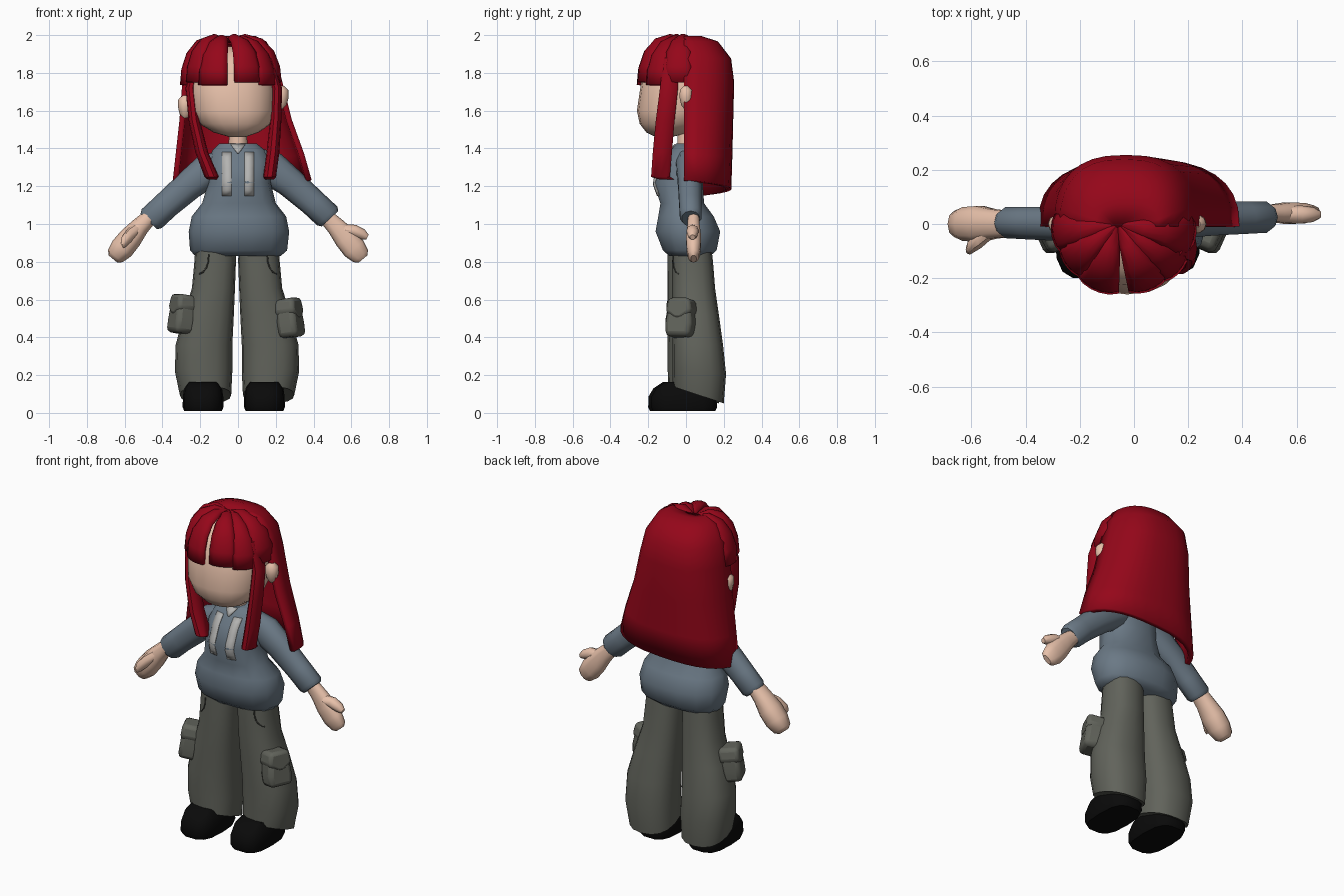
import bpy, bmesh, math
from mathutils import Vector, Matrix

if "Cube" in bpy.data.objects:
    bpy.data.objects.remove(bpy.data.objects["Cube"])


def material(name, rgb):
    m = bpy.data.materials.new(name)
    m.diffuse_color = (*rgb, 1)
    m.use_nodes = True
    m.node_tree.nodes["Principled BSDF"].inputs["Base Color"].default_value = m.diffuse_color
    return m


HAIR = material("red_hair", (.30, .002, .010))
SKIN = material("skin", (.80, .53, .40))
KNIT = material("blue_grey_knit", (.145, .19, .235))
CLOTH = material("olive_cloth", (.12, .125, .105))
SEAM = material("dark_seam", (.05, .052, .045))
BLACK = material("black_rubber", (.003, .003, .003))
LIGHT = material("light_grey", (.45, .45, .44))


def build(name, verts, faces, mat, angle=45, thick=0, bevel=0):
    me = bpy.data.meshes.new(name)
    me.from_pydata([tuple(v) for v in verts], [], faces)
    bm = bmesh.new()
    bm.from_mesh(me)
    bmesh.ops.recalc_face_normals(bm, faces=bm.faces)
    bm.to_mesh(me)
    bm.free()
    me.materials.append(mat)
    o = bpy.data.objects.new(name, me)
    bpy.context.collection.objects.link(o)
    bpy.ops.object.select_all(action='DESELECT')
    o.select_set(True)
    bpy.context.view_layer.objects.active = o
    bpy.ops.object.shade_smooth_by_angle(angle=math.radians(angle))
    if thick:
        s = o.modifiers.new("thickness", 'SOLIDIFY')
        s.thickness, s.offset = thick, 0
    if bevel:
        b = o.modifiers.new("bevel", 'BEVEL')
        b.width, b.segments = bevel, 2
    return o


def spow(c, e):
    return math.copysign(abs(c) ** (2 / e), c)


def loft(name, rings, mat, n=14, e=2.3, tilt=0, off=(0, 0, 0), angle=45):
    """Closed skin through rings (x, y, z, radius_u, radius_y[, slope])."""
    u, v = Vector((math.cos(tilt), 0, math.sin(tilt))), Vector((0, 1, 0))
    verts, faces = [], []
    for x, y, z, ru, rv, *sl in rings:
        for i in range(n):
            a = 2 * math.pi * i / n
            q = spow(math.sin(a), e) * rv
            p = Vector((x, y, z)) + Vector(off) + u * spow(math.cos(a), e) * ru + v * q
            p.z -= (sl[0] if sl else 0) * q
            verts.append(p)
    for r in range(len(rings) - 1):
        for i in range(n):
            j = (i + 1) % n
            faces.append((r * n + i, r * n + j, r * n + n + j, r * n + n + i))
    faces += [tuple(range(n)), tuple(range(len(verts) - n, len(verts)))]
    return build(name, verts, faces, mat, angle)


def sheet(name, rows, mat, thick):
    """Open grid surface through rows of points."""
    w = len(rows[0])
    faces = [(r * w + i, r * w + i + 1, r * w + w + i + 1, r * w + w + i)
             for r in range(len(rows) - 1) for i in range(w - 1)]
    return build(name, [p for r in rows for p in r], faces, mat, 50, thick)


def prism(name, pts, depth, matrix, mat, bevel):
    """Outline in y, z pushed out along x."""
    n = len(pts)
    verts = [matrix @ Vector((d, y, z)) for d in (-depth / 2, depth / 2) for y, z in pts]
    faces = [tuple(range(n)), tuple(range(n, 2 * n))]
    faces += [(i, (i + 1) % n, n + (i + 1) % n, n + i) for i in range(n)]
    return build(name, verts, faces, mat, 40, 0, bevel)


def on_front(obj, x, z, lift=.002):
    hit, loc, *_ = obj.ray_cast((x, -1, z), (0, 1, 0))
    return Vector((x, (loc.y if hit else 0) - lift, z))


# Head, neck, ears
loft("head", [(-.003, -.12, 1.46, .04, .04), (-.01, -.09, 1.485, .12, .12),
              (-.015, -.07, 1.53, .19, .175), (-.025, -.05, 1.60, .222, .21),
              (-.03, -.04, 1.70, .228, .205), (-.035, -.025, 1.83, .215, .20),
              (-.04, -.01, 1.90, .16, .16), (-.045, 0, 1.94, .07, .07)], SKIN, 20)
loft("neck", [(0, 0, 1.36, .055, .05), (0, 0, 1.5, .045, .045)], SKIN, 10, 2)
for x, z, side in ((.23, 1.67, "right"), (-.28, 1.62, "left")):
    loft("ear_" + side, [(x, 0, z + dz, .038 * k, .036 * k) for dz, k in
                         ((-.06, .3), (-.04, .75), (0, 1), (.04, .95), (.06, .4))], SKIN, 10, 2)

# Back hair: wide shell flaring downwards, hem lower on the left
rows = []
levels = [(1.965, -.07, -.05, .0), (1.98, -.14, .09, .09), (1.955, -.205, .14, .17), (1.87, -.26, .19, .235),
          (1.75, -.28, .22, .25), (1.55, -.295, .27, .245), (1.35, -.32, .335, .24), (1.19, -.34, .375, .235)]
for k, (z, xl, xr, yb) in enumerate(levels):
    row = []
    for i in range(17):
        t = math.pi * i / 16
        drop = (.04 - .09 * i / 16) * max(0, k - 5) / 2
        row.append(((xl + xr) / 2 + (xr - xl) / 2 * spow(math.cos(t), 2.6),
                    yb * spow(math.sin(t), 2.6) - .01, z + drop))
    rows.append(row)
sheet("back_hair", rows, HAIR, .03)

# Fringe: broad dome sectors fanning out from the crown, with a narrow parting
dome = [(.0, 1.965), (.35, 1.972), (.65, 1.945), (.86, 1.89), (.97, 1.815), (1.0, 1.735)]
sectors = [(-188, -157), (-160, -129), (-132, -95), (-86, -52), (-55, -26), (-29, 8)]
for k, (a0, a1) in enumerate(sectors):
    rows = []
    for f, z in dome:
        row = []
        for i in range(6):
            a = math.radians(a0 + (a1 - a0) * i / 5)
            bulge = math.sin(math.pi * i / 5) ** .6
            r = f * (1 + .05 * bulge - .02 * (k % 2))
            row.append((-.035 - .025 * (1 - f) + .25 * r * math.cos(a), .247 * r * math.sin(a),
                        z + .02 * f * (1 - f) * 4 * bulge + .015 * f * (k % 2)))
        rows.append(row)
    sheet("fringe_strand_%d" % (k + 1), rows, HAIR, .022)

# Long locks framing the face
loft("side_lock_right", [(.165, -.10, 1.235, .025, .04), (.168, -.135, 1.25, .034, .052),
                         (.185, -.125, 1.38, .034, .053), (.20, -.11, 1.55, .03, .052),
                         (.205, -.09, 1.72, .028, .05), (.16, -.08, 1.88, .02, .04)], HAIR, 10)
loft("side_lock_left", [(-.135, -.11, 1.235, .025, .04), (-.14, -.135, 1.25, .038, .052),
                        (-.192, -.125, 1.38, .034, .053), (-.232, -.11, 1.55, .03, .052),
                        (-.25, -.09, 1.72, .028, .05), (-.22, -.08, 1.86, .02, .04)], HAIR, 10)

# Sweater body
torso = loft("sweater_body", [(0, .02, .83, .225, .11), (.003, .02, .86, .257, .145),
                              (.005, .01, .96, .266, .175), (.005, 0, 1.04, .25, .15),
                              (.005, -.02, 1.11, .195, .118), (.008, -.043, 1.22, .165, .135),
                              (.008, -.025, 1.33, .165, .105), (.004, -.005, 1.39, .14, .075),
                              (0, 0, 1.425, .10, .055)], KNIT, 14)
bpy.context.view_layer.update()

# Chest stripes and neckline insert laid on the sweater front
for cx, side in ((-.06, "left"), (.06, "right")):
    rows = [[on_front(torso, cx + dx, 1.15 + .23 * i / 8) for dx in (-.025, 0, .025)] for i in range(9)]
    sheet("chest_stripe_" + side, rows, LIGHT, .005)
rows = [[on_front(torso, w * k, z) for k in (-1, 0, 1)]
        for z, w in ((1.375, .004), (1.395, .02), (1.42, .038))]
sheet("neckline_insert", rows, LIGHT, .008)

for s, side in ((1, "right"), (-1, "left")):
    right = s > 0
    # Sleeve
    off = (0, .02, 0) if right else (.015, 0, -.015)
    loft("sleeve_" + side, [(s * x, y, z, ru, rv) for x, y, z, ru, rv in
                            ((.08, -.01, 1.35, .07, .06), (.16, -.005, 1.305, .095, .07),
                             (.28, 0, 1.215, .08, .065), (.40, .003, 1.11, .073, .062),
                             (.472, .005, 1.043, .073, .06), (.487, .005, 1.028, .06, .048))],
         KNIT, 10, 2.2, s * math.radians(43), off)
    # Hand and thumb
    hv = .75 if right else 1.25
    loft("hand_" + side, [(s * x, .04 if right else 0, z, ru, rv * hv) for x, z, ru, rv in
                          ((.46, 1.045, .04, .04), (.52, .985, .05, .045), (.57, .925, .062, .055),
                           (.615, .87, .064, .052), (.65, .83, .05, .04), (.662, .815, .03, .02))],
         SKIN, 10, 2.4, s * math.radians(40))
    thumb = (((.55, .035, .97, .03), (.61, .035, .965, .034), (.66, .035, .945, .028), (.685, .035, .93, .015))
             if right else
             ((-.52, -.02, .985, .03), (-.565, -.055, .95, .034), (-.605, -.085, .905, .028), (-.615, -.095, .885, .015)))
    loft("thumb_" + side, [(x, y, z, r, r) for x, y, z, r in thumb], SKIN, 8, 2, s * math.radians(65))

    # Trouser leg with hem raised at the front
    off = (0, 0, 0) if right else (-.01, -.025, 0)
    leg = loft("trouser_leg_" + side, [(s * x, y, z, ru, rv, sl) for x, y, z, ru, rv, sl in
                                       ((.16, .065, .10, .12, .115, .33), (.162, .065, .095, .136, .135, .33),
                                        (.172, .07, .22, .152, .142, .1), (.17, .062, .36, .15, .134, 0),
                                        (.145, .05, .52, .133, .124, 0), (.12, .04, .66, .114, .114, 0),
                                        (.111, .035, .80, .11, .108, 0), (.108, .03, .92, .105, .10, 0))],
               CLOTH, 16, 2.4, 0, off)
    bpy.context.view_layer.update()

    # Curved hip pocket seam
    cu = bpy.data.curves.new("hip_pocket_seam_" + side, 'CURVE')
    cu.dimensions, cu.bevel_depth = '3D', .004
    sp = cu.splines.new('POLY')
    pts = [on_front(leg, s * x, z, 0) for x, z in
           ((.155, .84), (.158, .80), (.167, .77), (.185, .745), (.205, .735))]
    sp.points.add(len(pts) - 1)
    for p, c in zip(sp.points, pts):
        p.co = (*c, 1)
    cu.materials.append(SEAM)
    bpy.context.collection.objects.link(bpy.data.objects.new(cu.name, cu))

    # Cargo pocket: bag and pointed flap
    m = (Matrix.Translation((s * (.275 if right else .295), -.025, .5 if right else .52))
         @ Matrix.Rotation(-s * math.radians(24), 4, 'Z') @ Matrix.Rotation(-s * math.radians(9), 4, 'Y'))
    prism("cargo_pocket_" + side, [(-.07, -.10), (.07, -.10), (.075, -.03), (.06, .09), (-.06, .09), (-.075, -.03)],
          .11, m, CLOTH, .025)
    prism("pocket_flap_" + side, [(-.06, .105), (.06, .105), (.076, .03), (.02, -.01), (-.02, -.01), (-.076, .03)],
          .118, m, CLOTH, .02)

    # Shoe
    off = (.14, 0, .01) if right else (-.185, -.015, .01)
    loft("shoe_" + side, [(0, -.01, 0, .10, .168), (0, -.01, .02, .108, .178), (0, -.012, .075, .107, .175),
                          (0, -.01, .12, .10, .15), (0, 0, .153, .08, .11)], BLACK, 14, 3, 0, off)
